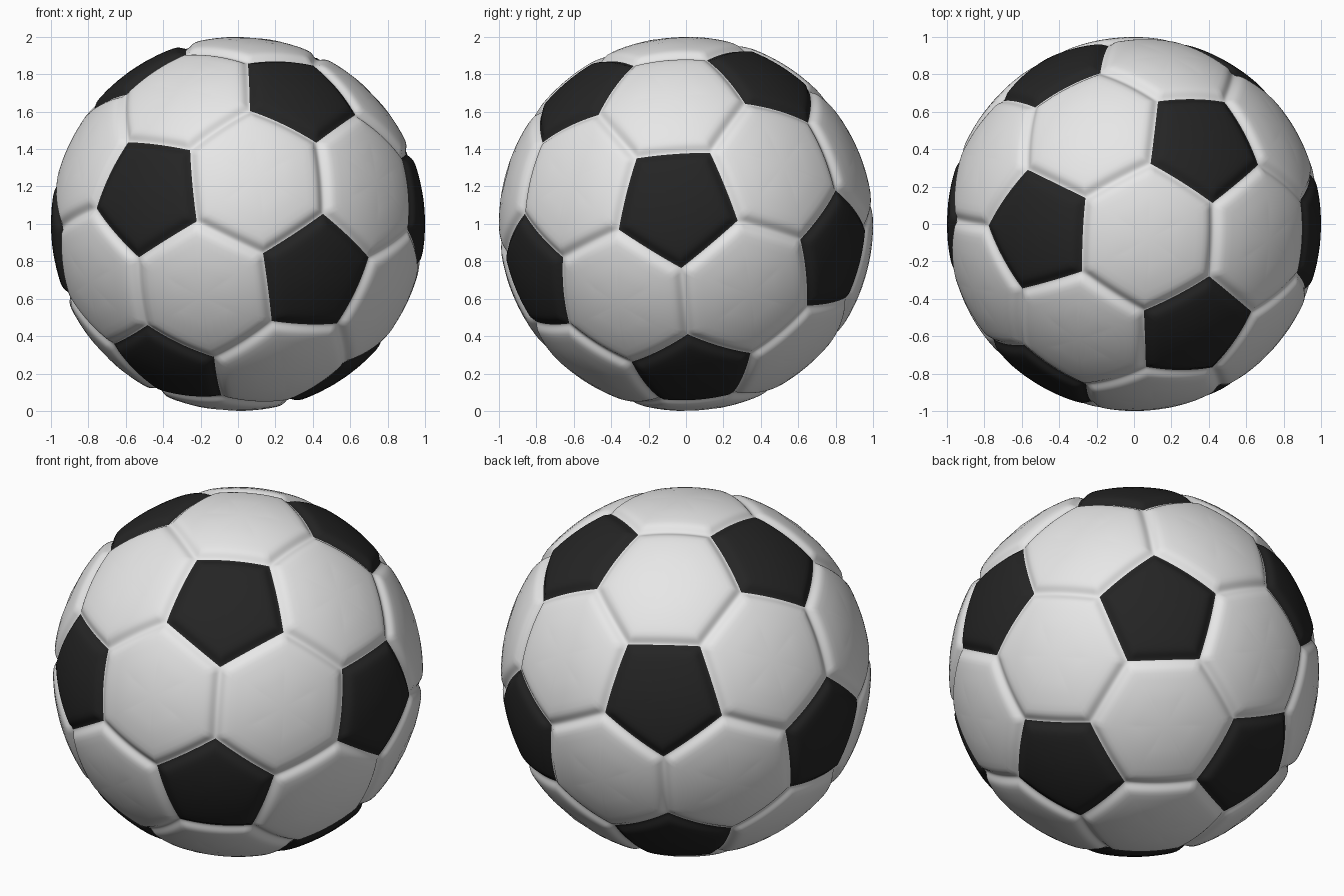
import bpy, bmesh, math
from itertools import combinations, permutations
from mathutils import Vector

if "Cube" in bpy.data.objects:
    bpy.data.objects.remove(bpy.data.objects["Cube"])

SEG = 14                      # points along each seam
DEPTH, WIDTH = 0.025, 0.036   # seam groove
# distances from the seam, finest near the groove
OFFSETS = [0, .006, .012, .018, .025, .033, .042, .055, .075, .11, .16, .22]


def material(name, v):
    m = bpy.data.materials.new(name)
    m.diffuse_color = (v, v, v, 1)
    m.use_nodes = True
    m.node_tree.nodes["Principled BSDF"].inputs["Base Color"].default_value = m.diffuse_color
    return m


# twelve black panel directions: one pole, a ring of five, and their opposites
pole = Vector((0.341, -0.597, 0.724)).normalized()
u = Vector((0.316, -0.653, -0.688))
u = (u - pole * u.dot(pole)).normalized()
w = pole.cross(u)
dirs = [pole]
for i in range(5):
    a = math.radians(72 * i)
    dirs.append((pole + 2 * (u * math.cos(a) + w * math.sin(a))) / math.sqrt(5))
dirs += [-d for d in dirs]


def near(p, q):
    return 0.3 < p.dot(q) < 0.6


def ordered(points):
    c = sum(points, Vector()) / len(points)
    n = c.normalized()
    e = (points[0] - c).normalized()
    f = n.cross(e)
    return sorted(points, key=lambda p: math.atan2((p - c).dot(f), (p - c).dot(e)))


# corner loops of the pentagon and hexagon panels
panels = [(1, ordered([p * 2 / 3 + q / 3 for q in dirs if near(p, q)])) for p in dirs]
for t in combinations(dirs, 3):
    if all(near(p, q) for p, q in combinations(t, 2)):
        panels.append((0, ordered([p * 2 / 3 + q / 3 for p, q in permutations(t, 2)])))

bm = bmesh.new()


def add_panel(mat, corners):
    scale = corners[0].length
    c = sum(corners, Vector()) / len(corners)
    apothem = ((corners[0] + corners[1]) / 2 - c).length / scale
    rim = [a.lerp(b, k / SEG) for a, b in zip(corners, corners[1:] + corners[:1])
           for k in range(SEG)]
    rings = []
    for d in OFFSETS:
        r = 1 - DEPTH * math.exp(-(d / WIDTH) ** 2)
        rings.append([bm.verts.new(c.lerp(p, 1 - d / apothem).normalized() * r) for p in rim])
    centre = bm.verts.new(c.normalized())
    n = len(rim)
    for i in range(n):
        j = (i + 1) % n
        for outer, inner in zip(rings, rings[1:]):
            bm.faces.new((outer[i], outer[j], inner[j], inner[i])).material_index = mat
        bm.faces.new((rings[-1][i], rings[-1][j], centre)).material_index = mat


for mat, corners in panels:
    add_panel(mat, corners)

# weld the seams and stand the ball on the ground
bmesh.ops.remove_doubles(bm, verts=bm.verts, dist=0.0005)
bmesh.ops.translate(bm, verts=bm.verts, vec=(0, 0, 1))
bmesh.ops.recalc_face_normals(bm, faces=bm.faces)
for f in bm.faces:
    f.smooth = True

mesh = bpy.data.meshes.new("ball")
bm.to_mesh(mesh)
bm.free()
mesh.materials.append(material("white leather", 0.8))
mesh.materials.append(material("black leather", 0.018))
bpy.context.collection.objects.link(bpy.data.objects.new("ball", mesh))
